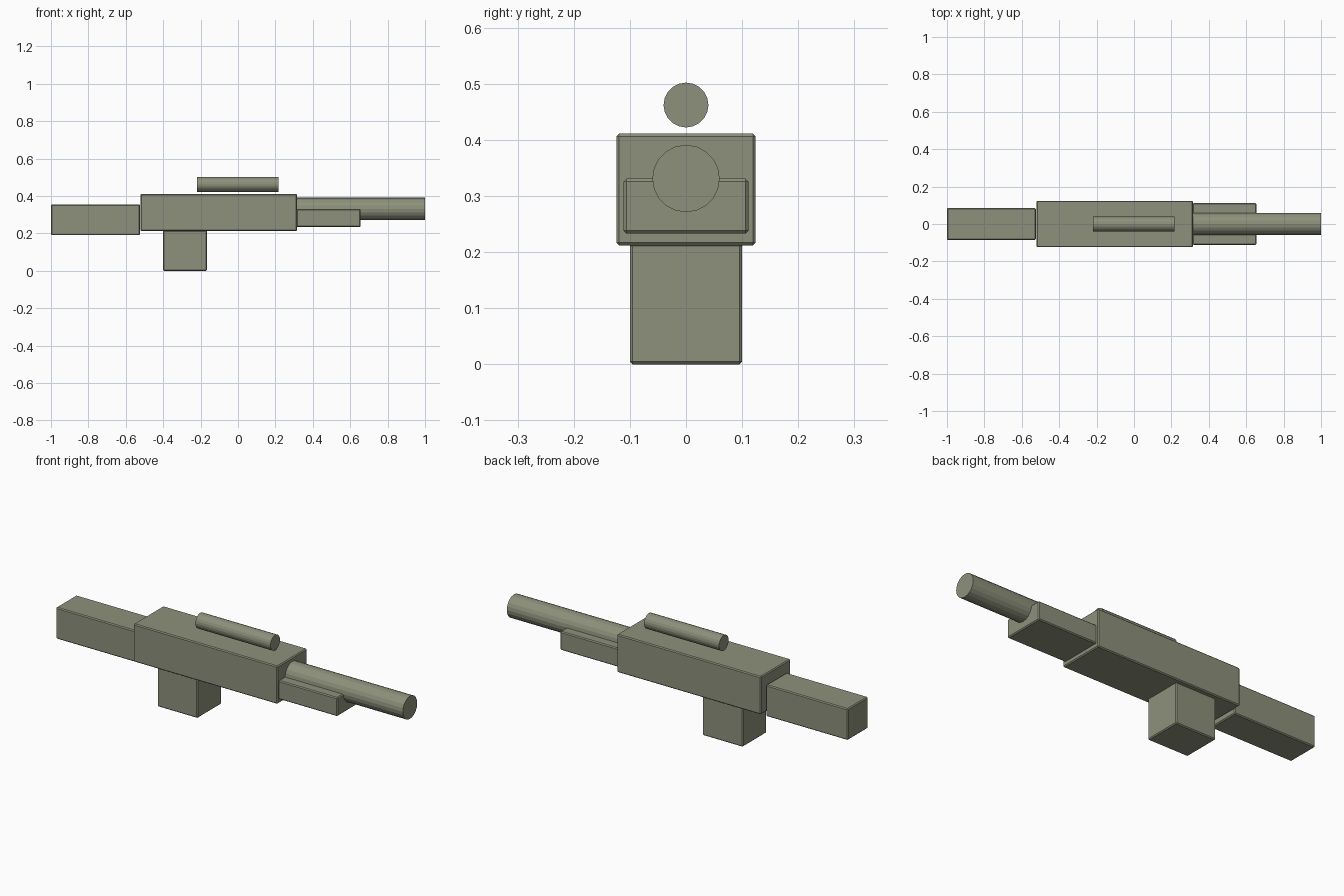
import bpy
import math

if "Cube" in bpy.data.objects:
    bpy.data.objects.remove(bpy.data.objects["Cube"])

# One flat olive grey for everything
olive = bpy.data.materials.new("olive_grey")
olive.diffuse_color = (0.27, 0.28, 0.20, 1)
olive.use_nodes = True
olive.node_tree.nodes["Principled BSDF"].inputs["Base Color"].default_value = olive.diffuse_color


def block(name, x0, x1, half_y, z0, z1, bevel=0.005):
    """Box from its limits, with a thin chamfer on every edge."""
    bpy.ops.mesh.primitive_cube_add(
        size=1, location=((x0 + x1) / 2, 0, (z0 + z1) / 2))
    ob = bpy.context.object
    ob.name = name
    ob.scale = (x1 - x0, 2 * half_y, z1 - z0)
    bpy.ops.object.transform_apply(location=False, rotation=False, scale=True)
    mod = ob.modifiers.new("chamfer", 'BEVEL')
    mod.width = bevel
    mod.segments = 1
    ob.data.materials.append(olive)
    return ob


def tube(name, x0, x1, radius, z, sides=20):
    """Faceted cylinder lying along x."""
    bpy.ops.mesh.primitive_cylinder_add(
        vertices=sides, radius=radius, depth=x1 - x0,
        location=((x0 + x1) / 2, 0, z), rotation=(0, math.pi / 2, 0))
    ob = bpy.context.object
    ob.name = name
    ob.data.materials.append(olive)
    return ob


# Main body and the blocks around it
block("receiver", -0.522, 0.316, 0.124, 0.212, 0.411)
block("stock", -1.0, -0.524, 0.085, 0.190, 0.355)
block("magazine", -0.400, -0.165, 0.100, 0.0, 0.216)
block("handguard", 0.312, 0.655, 0.111, 0.233, 0.331)

# Round parts
tube("barrel", 0.30, 1.0, 0.060, 0.331)
tube("sight_tube", -0.220, 0.216, 0.040, 0.462)
